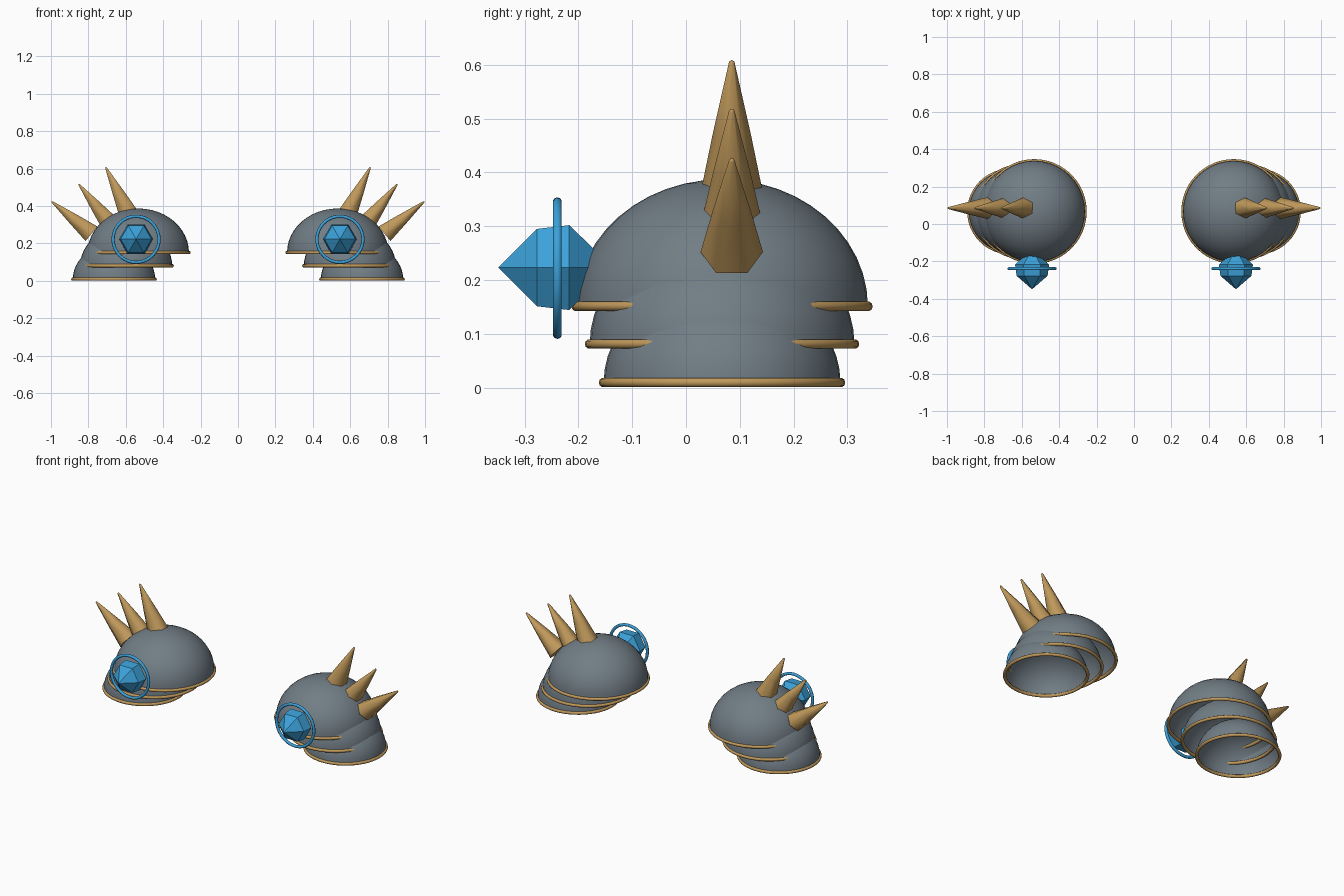
import bpy, bmesh, math
from mathutils import Matrix, Vector

if "Cube" in bpy.data.objects:
    bpy.data.objects.remove(bpy.data.objects["Cube"])


def material(name, rgb):
    m = bpy.data.materials.new(name)
    m.diffuse_color = (*rgb, 1)
    m.use_nodes = True
    m.node_tree.nodes["Principled BSDF"].inputs["Base Color"].default_value = m.diffuse_color
    return m


STEEL = material("slate_steel", (0.165, 0.205, 0.235))
GOLD = material("aged_gold", (0.53, 0.32, 0.105))
BLUE = material("crystal_blue", (0.045, 0.36, 0.70))


def lathe(name, profile, sides, matrix, mat, smooth=None, closed=False, phase=0.0):
    """Spin (radius, height) points about local z, place them, mirror over x."""
    bm = bmesh.new()
    rings = []
    for r, h in profile:
        count = sides if r > 1e-6 else 1
        rings.append([bm.verts.new(matrix @ Vector((
            r * math.cos(phase + 2 * math.pi * i / sides),
            r * math.sin(phase + 2 * math.pi * i / sides), h)))
            for i in range(count)])
    pairs = list(zip(rings, rings[1:]))
    if closed:
        pairs.append((rings[-1], rings[0]))
    for a, b in pairs:
        for i in range(sides):
            j = (i + 1) % sides
            corners = [a[i % len(a)], a[j % len(a)], b[j % len(b)], b[i % len(b)]]
            bm.faces.new(list(dict.fromkeys(corners)))
    bm.normal_update()
    me = bpy.data.meshes.new(name)
    bm.to_mesh(me)
    bm.free()
    me.materials.append(mat)
    ob = bpy.data.objects.new(name, me)
    bpy.context.collection.objects.link(ob)
    mod = ob.modifiers.new("other_side", 'MIRROR')
    mod.use_mirror_merge = False
    if smooth:
        bpy.ops.object.select_all(action='DESELECT')
        ob.select_set(True)
        bpy.context.view_layer.objects.active = ob
        bpy.ops.object.shade_smooth_by_angle(angle=math.radians(smooth))
    return ob


def ring(name, major, minor, matrix, mat):
    section = [(major + minor * math.cos(a), minor * math.sin(a))
               for a in (2 * math.pi * k / 10 for k in range(10))]
    lathe(name, section, 48, matrix, mat, smooth=60, closed=True)


# Three overlapping open domes, each with a gold rim
CY = 0.067
for label, x, z, r, h in (("upper", 0.533, 0.151, 0.271, 0.236),
                          ("middle", 0.598, 0.081, 0.246, 0.210),
                          ("lower", 0.663, 0.0095, 0.220, 0.188)):
    place = Matrix.Translation((x, CY, z))
    steps = 12
    dome = [(r * math.cos(math.pi / 2 * k / steps), h * math.sin(math.pi / 2 * k / steps))
            for k in range(steps)] + [(0, h)]
    lathe(label + "_plate", dome, 40, place, STEEL, smooth=50)
    ring(label + "_rim", r, 0.009, place, GOLD)

# Row of three hexagonal spikes fanning outward
for label, tip, tilt in (("inner", (0.708, 0.609), 26),
                         ("middle", (0.852, 0.518), 38),
                         ("outer", (0.997, 0.425), 51)):
    length = 0.275
    place = (Matrix.Translation((tip[0], 0.085, tip[1]))
             @ Matrix.Rotation(math.radians(tilt), 4, 'Y'))
    spike = [(0, -length), (0.058, -length), (0.035, -0.55 * length),
             (0.005, -0.004), (0, 0)]
    lathe(label + "_spike", spike, 6, place, GOLD, smooth=62, phase=math.pi / 2)

# Faceted front gem and the hoop around it; local z points to the front
front = Matrix.Rotation(math.radians(90), 4, 'X')
gem = [(0, 0.135), (0.091, 0.217), (0.083, 0.277), (0, 0.349)]
lathe("front_gem", gem, 6, Matrix.Translation((0.545, 0, 0.223)) @ front, BLUE)
ring("gem_hoop", 0.123, 0.0085,
     Matrix.Translation((0.545, -0.239, 0.222)) @ front, BLUE)
